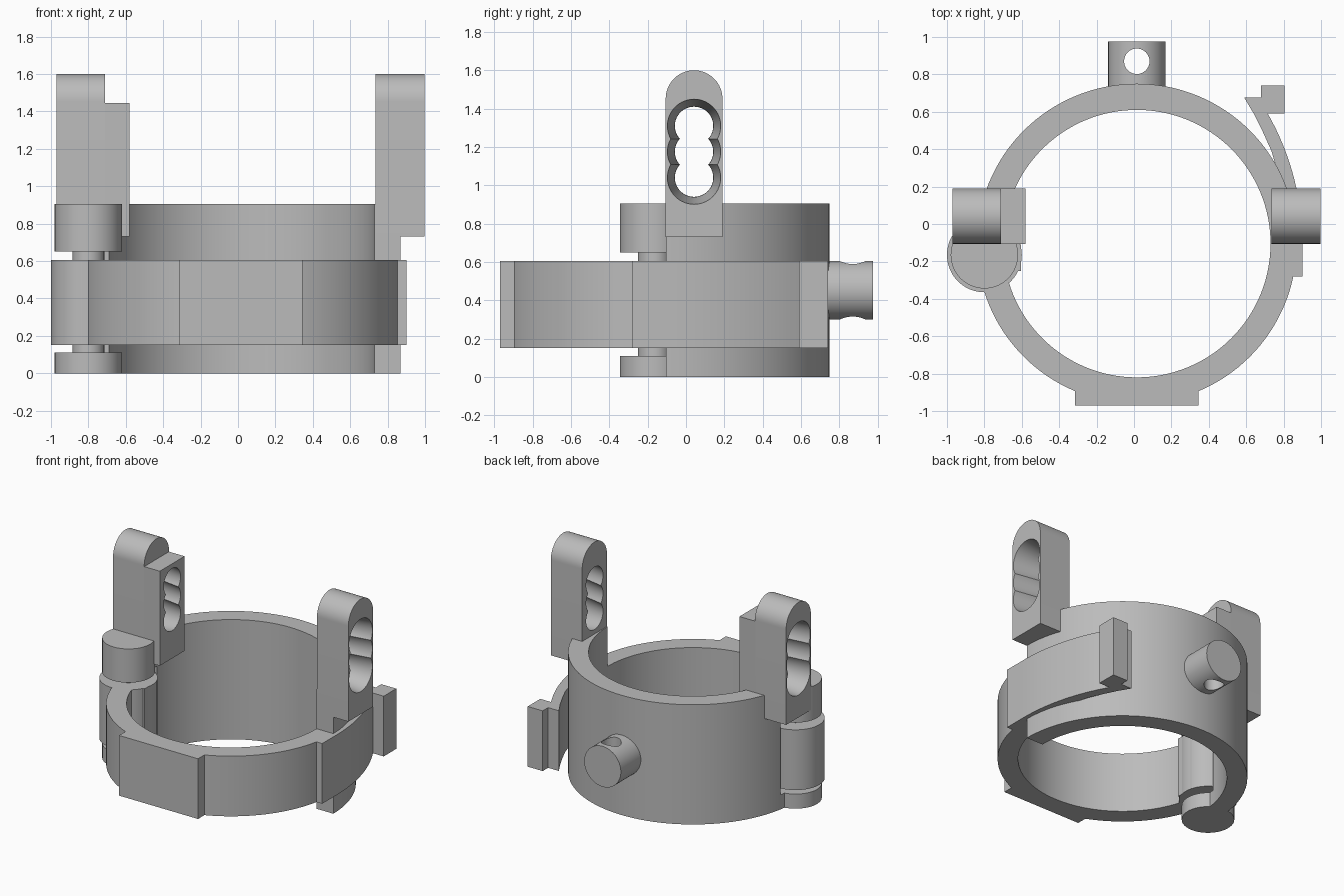
import bpy, bmesh
from math import sin, cos, pi, radians, sqrt
from mathutils import Matrix, Vector

cube = bpy.data.objects.get("Cube")
if cube:
    bpy.data.objects.remove(cube, do_unlink=True)

grey = bpy.data.materials.new("plain grey")
grey.use_nodes = True
COLOR = (0.5, 0.5, 0.5, 1)
grey.diffuse_color = COLOR
grey.node_tree.nodes["Principled BSDF"].inputs["Base Color"].default_value = COLOR

CX, CY = 0.015, -0.105          # ring centre
R_OUT, R_IN = 0.855, 0.715
BAND = (0.15, 0.605)            # height of the hinged front half
HINGE = (-0.8, -0.165)


def finish(name, bm):
    bmesh.ops.recalc_face_normals(bm, faces=bm.faces)
    mesh = bpy.data.meshes.new(name)
    bm.to_mesh(mesh)
    bm.free()
    mesh.materials.append(grey)
    ob = bpy.data.objects.new(name, mesh)
    bpy.context.collection.objects.link(ob)
    return ob


def prism(name, points, lo, hi, axis="z"):
    """Extrude a closed profile along z, or along x for a (y, z) profile."""
    bm = bmesh.new()
    place = (lambda a, b: (a, b, lo)) if axis == "z" else (lambda a, b: (lo, a, b))
    face = bm.faces.new([bm.verts.new(place(a, b)) for a, b in points])
    top = bmesh.ops.extrude_face_region(bm, geom=[face])["geom"]
    shift = Vector((0, 0, hi - lo)) if axis == "z" else Vector((hi - lo, 0, 0))
    bmesh.ops.translate(bm, vec=shift, verts=[v for v in top if isinstance(v, bmesh.types.BMVert)])
    return finish(name, bm)


def rod(name, start, end, r1, r2=None, segments=64):
    """Cylinder or cone between two points."""
    start, end = Vector(start), Vector(end)
    d = end - start
    turn = Vector((0, 0, 1)).rotation_difference(d.normalized()).to_matrix().to_4x4()
    bm = bmesh.new()
    bmesh.ops.create_cone(bm, cap_ends=True, segments=segments, radius1=r1,
                          radius2=r1 if r2 is None else r2, depth=d.length,
                          matrix=Matrix.Translation((start + end) / 2) @ turn)
    return finish(name, bm)


def box(name, x, y, z):
    return prism(name, [(x[0], y[0]), (x[1], y[0]), (x[1], y[1]), (x[0], y[1])], *z)


def arc(cx, cy, r, a0, a1, n):
    steps = [radians(a0 + (a1 - a0) * i / n) for i in range(n + 1)]
    return [(cx + r * cos(t), cy + r * sin(t)) for t in steps]


def cut(ob, cutter):
    cutter.hide_render = True
    mod = ob.modifiers.new("cut", "BOOLEAN")
    mod.operation, mod.solver, mod.object = "DIFFERENCE", "EXACT", cutter
    bpy.context.view_layer.objects.active = ob
    bpy.ops.object.modifier_apply(modifier=mod.name)
    bpy.data.objects.remove(cutter, do_unlink=True)


def half_ring(name, a0, a1, z):
    return prism(name, arc(CX, CY, R_OUT, a0, a1, 64) + arc(CX, CY, R_IN, a1, a0, 64), *z)


# Two halves of the clamp ring, the back one relieved around the hinge
parts = []
back = half_ring("back_half_ring", 0, 180, (0, 0.905))
cut(back, rod("hinge_clearance", (*HINGE, 0.11), (*HINGE, 0.65), 0.215))
front = half_ring("front_half_ring", 180, 360, BAND)
parts += [back, front]

# Flat pad on the front
pad = box("front_pad", (-0.315, 0.345), (-0.97, -0.8), BAND)
cut(pad, rod("bore", (CX, CY, -0.1), (CX, CY, 1), R_IN + 0.02, segments=128))
parts.append(pad)

# Hinge knuckles, pin and inner stop
for name, r, z in (("hinge_upper_knuckle", 0.18, (0.65, 0.905)),
                   ("hinge_lower_knuckle", 0.18, (0, 0.11)),
                   ("hinge_barrel", 0.2, BAND),
                   ("hinge_pin", 0.085, (0.05, 0.7))):
    parts.append(rod(name, (*HINGE, z[0]), (*HINGE, z[1]), r))
parts.append(box("hinge_inner_stop", (-0.72, -0.605), (-0.25, -0.11), BAND))

# Springy latch arm with a hooked finger grip
bend = 1.4
ys = [CY + 0.695 * i / 16 for i in range(17)]
outer = [(0.9 - bend + sqrt(bend ** 2 - (y - CY) ** 2), y) for y in ys]
hook = [(0.805, 0.59), (0.805, 0.74), (0.68, 0.74), (0.68, 0.675), (0.59, 0.675)]
inner = [(0.64, 0.59), (0.69, 0.49), (0.735, 0.39), (0.77, 0.27), (0.8, 0.13),
         (0.82, -0.05), (0.815, -0.28)]
parts.append(prism("latch_arm", [(0.9, -0.28)] + outer + hook + inner, *BAND))

# Upright posts with three merged tapered holes, wide on the outside
PY, PR, BASE = 0.042, 0.148, 0.73
arch = [(PY - PR, BASE), (PY + PR, BASE)] + arc(PY, 1.6 - PR, PR, 0, 180, 32)


def drill(ob, outside, inside):
    step = 0.02 if outside > inside else -0.02
    for z in (1.04, 1.175, 1.31):
        cut(ob, rod("hole", (outside + step, PY, z), (inside - step, PY, z), 0.142, 0.098))
    parts.append(ob)


drill(prism("left_post", arch, 0.735, 0.997, "x"), 0.997, 0.735)
drill(prism("right_post", arch, -0.97, -0.71, "x"), -0.97, -0.58)
drill(box("right_post_step", (-0.715, -0.58), (PY - PR, PY + PR), (BASE, 1.445)), -0.97, -0.58)

# Round lug on the back with a vertical hole
lug = rod("back_lug", (CX, 0.7, 0.452), (CX, 0.975, 0.452), 0.153)
cut(lug, rod("lug_hole", (CX, 0.87, 0), (CX, 0.87, 1), 0.068))
parts.append(lug)

# Smooth the curves, keep the edges crisp
bpy.ops.object.select_all(action="DESELECT")
for ob in parts:
    ob.select_set(True)
bpy.context.view_layer.objects.active = parts[0]
bpy.ops.object.shade_smooth_by_angle(angle=radians(30))
